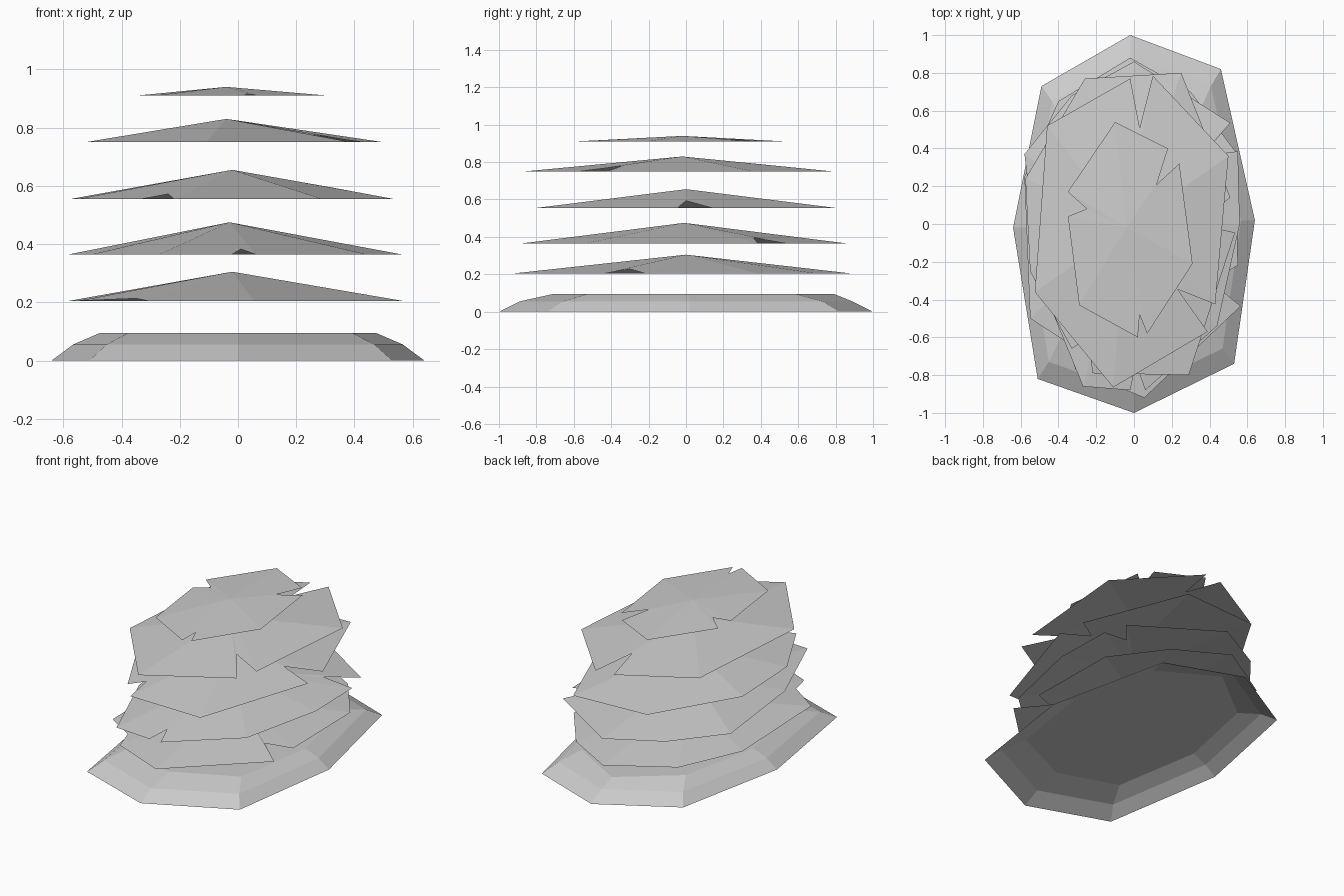
import bpy
import bmesh
from math import hypot

default_cube = bpy.data.objects.get("Cube")
if default_cube:
    bpy.data.objects.remove(default_cube, do_unlink=True)

GREY = (0.6, 0.6, 0.6, 1.0)
stone = bpy.data.materials.new("light_grey")
stone.use_nodes = True
stone.diffuse_color = GREY
stone.node_tree.nodes["Principled BSDF"].inputs["Base Color"].default_value = GREY


def fan_shell(name, rings, apex):
    """Join rings of points from the rim inward and close them with a fan to the apex."""
    bm = bmesh.new()
    loops = [[bm.verts.new(point) for point in ring] for ring in rings]
    tip = bm.verts.new(apex)
    count = len(loops[0])
    for i in range(count):
        j = (i + 1) % count
        for outer, inner in zip(loops, loops[1:]):
            bm.faces.new((outer[i], outer[j], inner[j], inner[i]))
        bm.faces.new((loops[-1][i], loops[-1][j], tip))
    mesh = bpy.data.meshes.new(name)
    bm.to_mesh(mesh)
    bm.free()
    mesh.materials.append(stone)
    shell = bpy.data.objects.new(name, mesh)
    bpy.context.collection.objects.link(shell)
    return shell


def jagged_sheet(name, outline, notches, rim_z, apex):
    """Shallow cone with a ragged rim; notch corners rise up the slope."""
    rim = []
    for i, (x, y) in enumerate(outline):
        z = rim_z
        if i in notches:
            before, after = outline[i - 1], outline[(i + 1) % len(outline)]
            rim_radius = (hypot(*before) + hypot(*after)) / 2
            z += (apex[2] - rim_z) * max(0, 1 - hypot(x, y) / rim_radius)
        rim.append((x, y, z))
    return fan_shell(name, [rim], apex)


# Bevelled octagonal base, open underneath
base_outline = [(0, -1), (.53, -.74), (.64, .02), (.46, .82),
                (-.02, 1), (-.49, .73), (-.64, -.02), (-.51, -.82)]


def base_ring(scale_x, scale_y, z):
    return [(x * scale_x, y * scale_y, z) for x, y in base_outline]


top_ring = base_ring(.74, .71, .095)
top_ring[4] = (-.02, .79, .095)
fan_shell("base", [base_ring(1, 1, 0), base_ring(.885, .89, .055), top_ring],
          (0, 0, .095))

# Five floating ragged sheets, lowest first; each outline runs anticlockwise
jagged_sheet("lowest_sheet",
             [(.055, -.92), (.565, -.435), (.4, -.3), (.55, -.22), (.54, .38),
              (.3, .7), (-.02, .88), (-.4, .65), (-.58, .25), (-.55, -.5),
              (-.35, -.63), (-.31, -.77)],
             {2, 10}, .205, (-.02, 0, .305))

jagged_sheet("lower_sheet",
             [(-.27, -.86), (-.02, -.88), (.01, -.74), (.06, -.88), (.44, -.54),
              (.56, 0), (.55, .385), (.36, .36), (.51, .535), (0, .86),
              (-.33, .68), (-.58, .37), (-.5, -.3)],
             {2, 7}, .365, (-.03, -.01, .475))

jagged_sheet("middle_sheet",
             [(.29, -.8), (.535, -.045), (.33, 0), (.51, .14), (.25, .8),
              (-.26, .77), (-.575, .24), (-.55, -.25), (-.33, -.66),
              (-.24, -.6), (-.22, -.79)],
             {2, 9}, .555, (-.02, 0, .655))

jagged_sheet("upper_sheet",
             [(-.11, -.865), (.39, -.57), (.23, -.345), (.43, -.425), (.5, .36),
              (.1, .785), (.03, .51), (-.02, .77), (-.46, .52), (-.525, -.36)],
             {2, 6}, .75, (-.04, -.02, .83))

jagged_sheet("top_sheet",
             [(.02, -.6), (.03, -.48), (.07, -.58), (.31, -.21), (.24, .32),
              (.12, .21), (.18, .4), (-.1, .54), (-.35, .17), (-.25, .08),
              (-.35, .04), (-.29, -.43)],
             {1, 5, 9}, .91, (-.04, -.02, .94))
